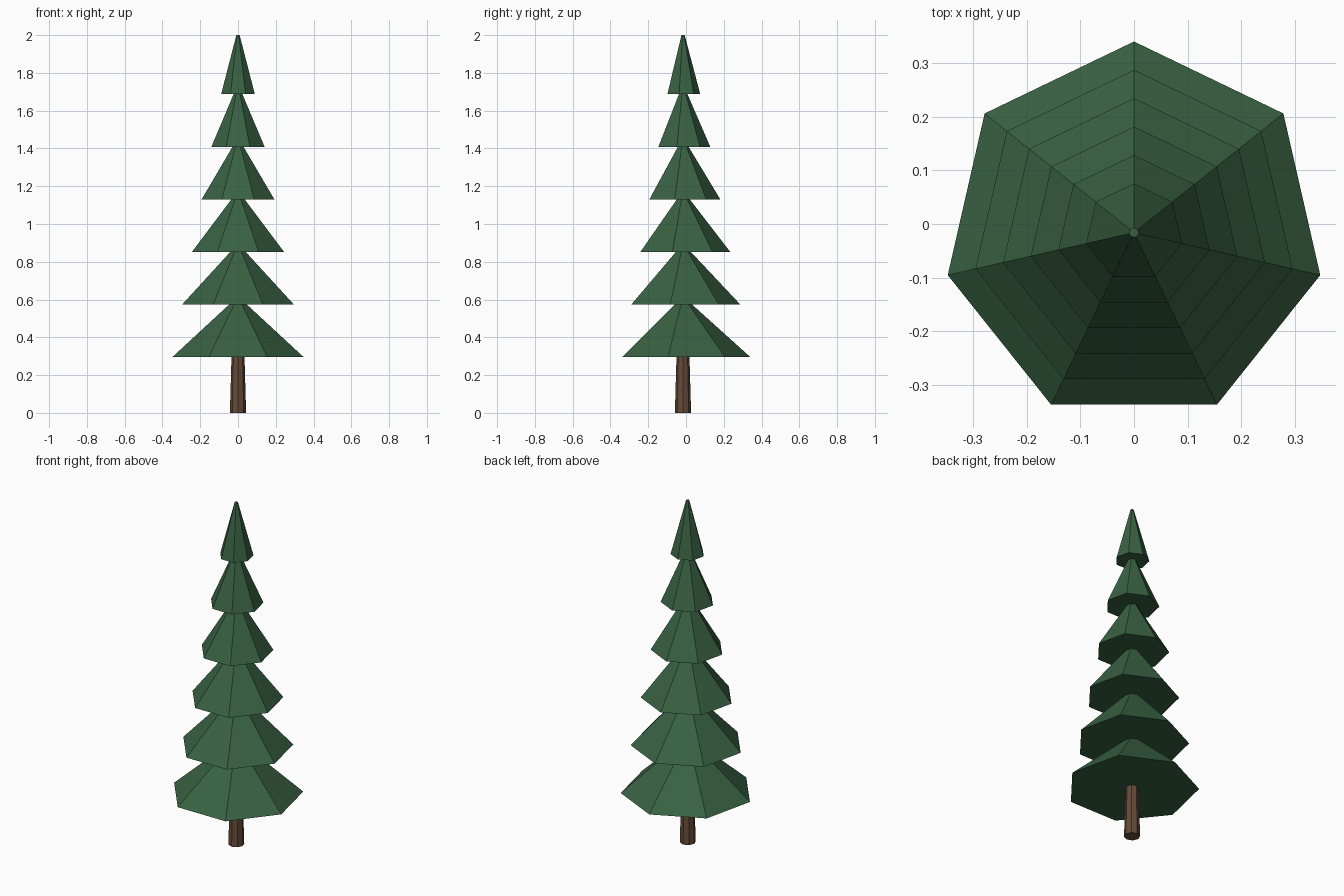
import bpy

if "Cube" in bpy.data.objects:
    bpy.data.objects.remove(bpy.data.objects["Cube"])

CENTRE_Y = -0.016   # seven-sided tiers: centres their bounding box on y = 0
TIERS = 6


def material(name, colour):
    mat = bpy.data.materials.new(name)
    mat.diffuse_color = (*colour, 1)
    mat.use_nodes = True
    mat.node_tree.nodes["Principled BSDF"].inputs["Base Color"].default_value = mat.diffuse_color
    return mat


def tapered(name, sides, r_bottom, r_top, z, height, mat):
    """Capped, flat-shaded cone standing on height z."""
    bpy.ops.mesh.primitive_cone_add(
        vertices=sides, radius1=r_bottom, radius2=r_top, depth=height,
        location=(0, CENTRE_Y, z + height / 2))
    obj = bpy.context.object
    obj.name = name
    obj.data.materials.append(mat)
    return obj


bark = material("bark", (0.13, 0.07, 0.04))
needles = material("needles", (0.04, 0.12, 0.055))

# Trunk
tapered("trunk", 8, 0.043, 0.034, 0, 0.31, bark)

# Foliage tiers, each overlapping the one below
for i in range(TIERS):
    tapered(f"foliage_tier_{i + 1}", 7, 0.356 - 0.0529 * i, 0.009,
            0.296 + 0.2782 * i, 0.313, needles)
